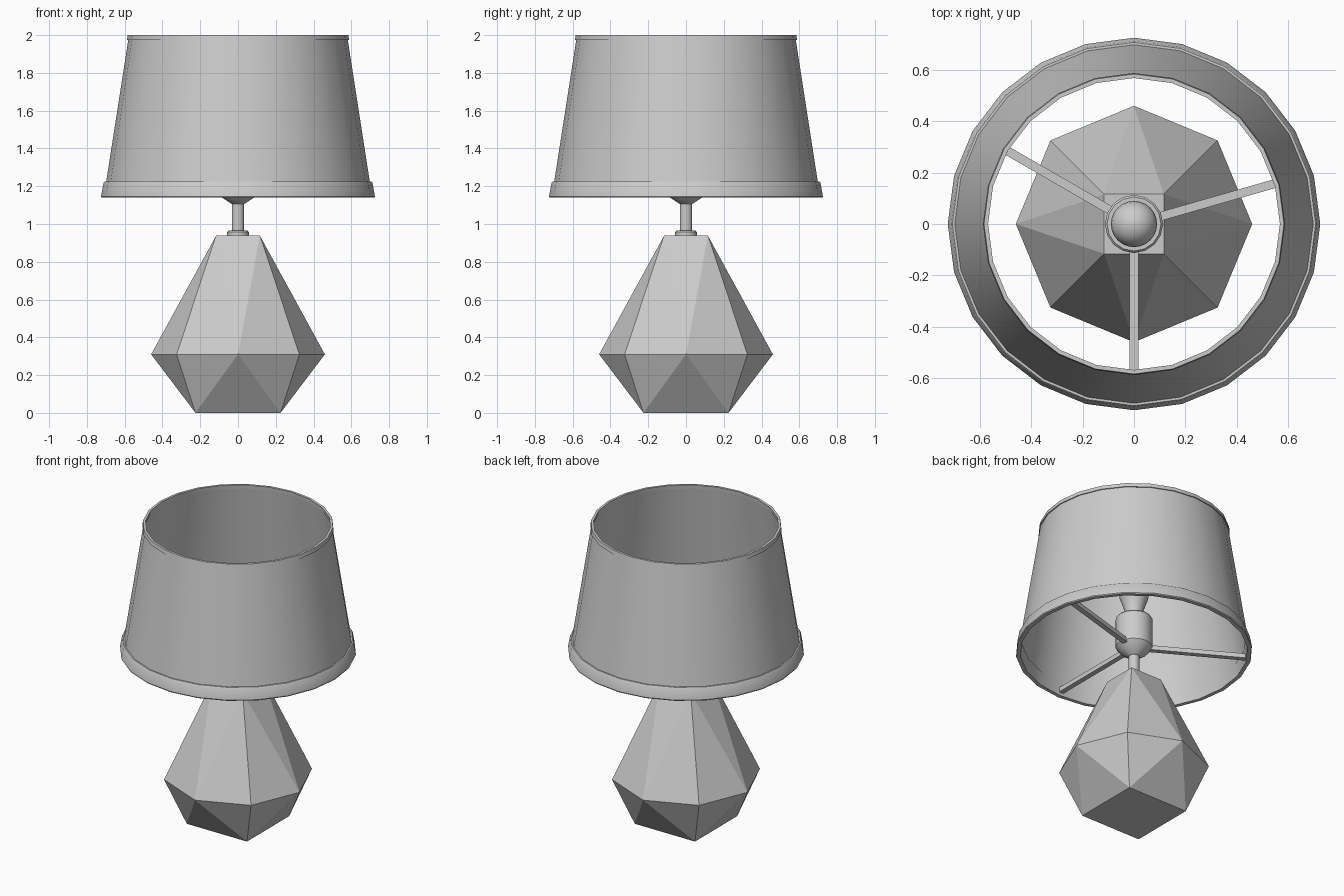
import bpy, bmesh, math
from mathutils import Matrix

if "Cube" in bpy.data.objects:
    bpy.data.objects.remove(bpy.data.objects["Cube"])


def add_object(name, bm):
    bmesh.ops.recalc_face_normals(bm, faces=bm.faces)
    mesh = bpy.data.meshes.new(name)
    bm.to_mesh(mesh)
    bm.free()
    obj = bpy.data.objects.new(name, mesh)
    bpy.context.collection.objects.link(obj)
    return obj


def smooth(obj, angle=32):
    bpy.ops.object.select_all(action='DESELECT')
    obj.select_set(True)
    bpy.context.view_layer.objects.active = obj
    bpy.ops.object.shade_smooth_by_angle(angle=math.radians(angle))


def lathe(name, profile, sides, closed=False):
    """Revolve (radius, z) points; open profiles get flat end caps."""
    bm = bmesh.new()
    rings = []
    for r, z in profile:
        rings.append([bm.verts.new((r * math.cos(2 * math.pi * i / sides),
                                    r * math.sin(2 * math.pi * i / sides), z))
                      for i in range(sides)])
    pairs = list(zip(rings, rings[1:]))
    if closed:
        pairs.append((rings[-1], rings[0]))
    for a, b in pairs:
        for i in range(sides):
            j = (i + 1) % sides
            bm.faces.new((a[i], a[j], b[j], b[i]))
    if not closed:
        bm.faces.new(rings[0])
        bm.faces.new(rings[-1])
    obj = add_object(name, bm)
    smooth(obj)
    return obj


# Faceted base: square foot, octagonal waist, square top
bm = bmesh.new()
for count, radius, z, turn in ((4, 0.225 * math.sqrt(2), 0, 45),
                               (8, 0.46, 0.31, 0),
                               (4, 0.116 * math.sqrt(2), 0.938, 45)):
    for i in range(count):
        a = 2 * math.pi * i / count + math.radians(turn)
        bm.verts.new((radius * math.cos(a), radius * math.sin(a), z))
bmesh.ops.convex_hull(bm, input=bm.verts)
bmesh.ops.dissolve_limit(bm, angle_limit=math.radians(0.5), verts=bm.verts, edges=bm.edges)
add_object("faceted_base", bm)

# Collar, stem and socket
lathe("collar", [(0.057, 0.935), (0.057, 0.957), (0.05, 0.966)], 16)
lathe("stem", [(0.033, 0.95), (0.033, 1.13)], 16)
lathe("socket", [(0.035, 1.107), (0.085, 1.14), (0.113, 1.175),
                 (0.113, 1.37), (0.105, 1.38)], 16)

# Light bulb: neck flaring into a round globe
globe = [(0.09 * math.cos(math.radians(a)), 1.54 + 0.09 * math.sin(math.radians(a)))
         for a in range(-30, 90, 15)]
lathe("bulb", [(0.055, 1.37), (0.055, 1.42), (0.066, 1.46)] + globe + [(0.004, 1.63)], 24)

# Three spokes from socket to shade
for n, deg in enumerate((16, 150, 270)):
    bm = bmesh.new()
    bmesh.ops.create_cube(bm, size=1)
    bmesh.ops.transform(bm, verts=bm.verts,
                        matrix=Matrix.Rotation(math.radians(deg), 4, 'Z')
                        @ Matrix.Translation((0.395, 0, 1.175))
                        @ Matrix.Diagonal((0.61, 0.034, 0.03, 1)))
    add_object(f"spoke_{n + 1}", bm)

# Tapered shade with trim bands at both rims
lathe("shade", [(0.71, 1.145), (0.578, 1.995), (0.57, 1.995), (0.702, 1.145)], 24, True)
lathe("lower_trim", [(0.722, 1.14), (0.725, 1.146), (0.712, 1.218), (0.707, 1.224),
                     (0.685, 1.224), (0.697, 1.14)], 24, True)
lathe("upper_trim", [(0.588, 1.974), (0.584, 2.0), (0.568, 2.0), (0.571, 1.974)], 24, True)
